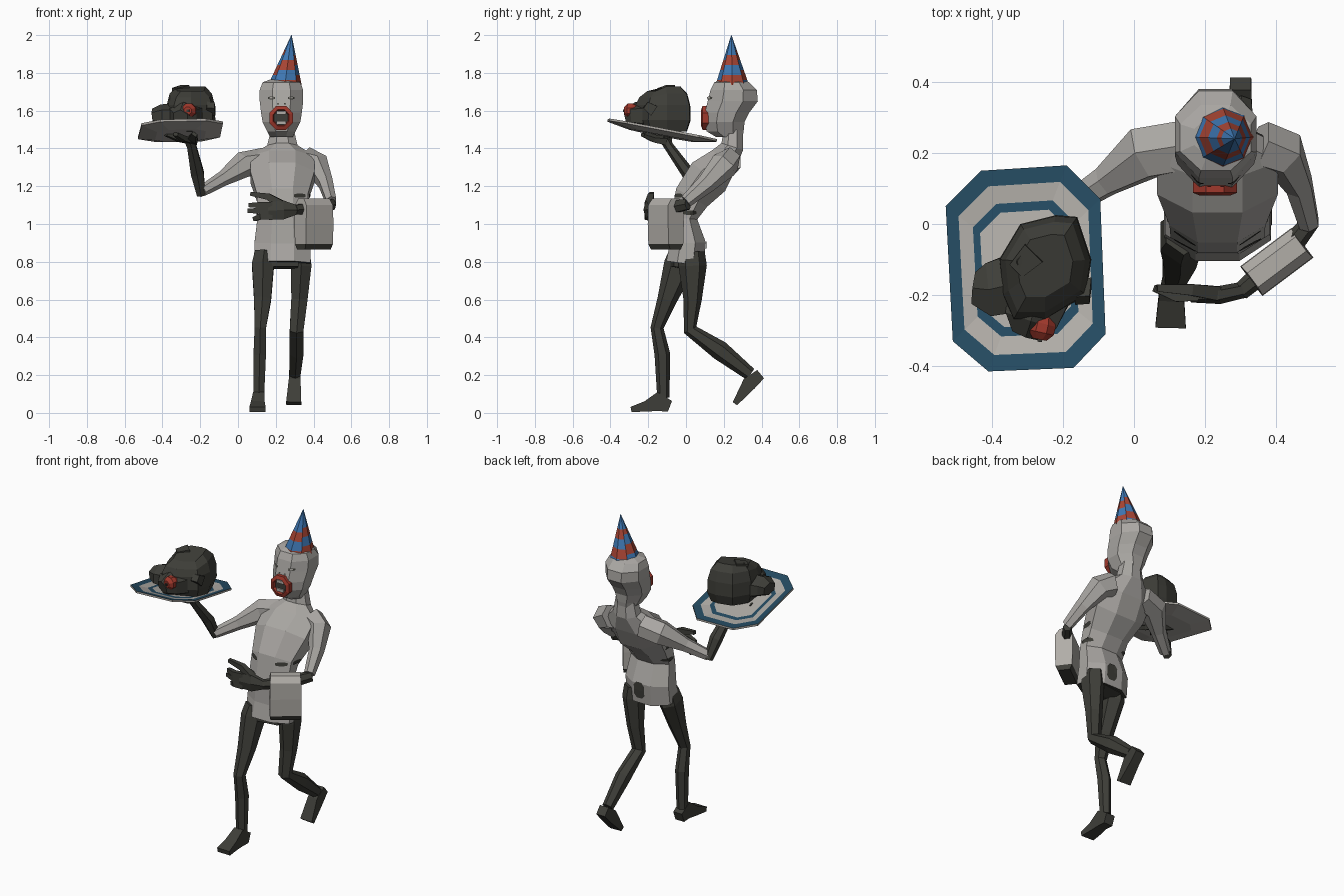
import bpy, bmesh
from math import cos, sin, pi
from mathutils import Vector
from mathutils.bvhtree import BVHTree

if "Cube" in bpy.data.objects:
    bpy.data.objects.remove(bpy.data.objects["Cube"])


def material(name, rgb):
    m = bpy.data.materials.new(name)
    m.use_nodes = True
    m.diffuse_color = (*rgb, 1)
    m.node_tree.nodes["Principled BSDF"].inputs["Base Color"].default_value = (*rgb, 1)
    return m


SKIN = material("pale grey skin", (.40, .385, .365))
DARK = material("charcoal", (.048, .048, .04))
WHITE = material("off white", (.44, .42, .39))
BLUE = material("hat blue", (.05, .19, .46))
RED = material("hat red", (.40, .06, .035))
LIPS = material("lip red", (.35, .04, .025))
NAVY = material("tray teal", (.018, .07, .12))


def finish(name, bm, mats):
    bmesh.ops.recalc_face_normals(bm, faces=bm.faces)
    mesh = bpy.data.meshes.new(name)
    bm.to_mesh(mesh)
    bm.free()
    ob = bpy.data.objects.new(name, mesh)
    for m in mats:
        mesh.materials.append(m)
    bpy.context.collection.objects.link(ob)
    return ob


def loft(name, rings, mats, rule=lambda j, k: 0):
    """Skin a stack of rings; rule(ring, side) picks the colour, caps are -1 and len."""
    bm = bmesh.new()
    vs = [[bm.verts.new(p) for p in r] for r in rings]
    n = len(rings[0])
    for j in range(len(vs) - 1):
        for k in range(n):
            l = (k + 1) % n
            f = bm.faces.new((vs[j][k], vs[j][l], vs[j + 1][l], vs[j + 1][k]))
            f.material_index = rule(j, k)
    bm.faces.new(vs[0]).material_index = rule(-1, 0)
    bm.faces.new(vs[-1]).material_index = rule(len(vs), 0)
    return finish(name, bm, mats)


def oval(c, u, v, n):
    s = 1 / cos(pi / n)
    angles = [2 * pi * (k + .5) / n for k in range(n)]
    return [Vector(c) + s * (u * cos(a) + v * sin(a)) for a in angles]


def tube(name, pts, mats, n=6, side=(1, 0, 0), rule=lambda j, k: 0):
    """Loft rings square to a path of (x, y, z, half width, half depth)."""
    ps = [Vector(p[:3]) for p in pts]
    rings = []
    for i, p in enumerate(pts):
        t = (ps[min(i + 1, len(ps) - 1)] - ps[max(i - 1, 0)]).normalized()
        s = Vector(side)
        u = (s - t * s.dot(t)).normalized()
        rings.append(oval(ps[i], u * p[3], t.cross(u) * p[4], n))
    return loft(name, rings, mats, rule)


def decal(name, target, c, u, v, ray, mat, steps=4):
    """Thin patch projected onto a surface along ray."""
    src = bmesh.new()
    src.from_mesh(target.data)
    tree = BVHTree.FromBMesh(src)
    src.free()
    c, u, v, ray = map(Vector, (c, u, v, ray))
    bm = bmesh.new()
    grid = []
    for i in range(steps + 1):
        row = []
        for w in (-1, 0, 1):
            p = c + u * (2 * i / steps - 1) + v * w * (.6 if i in (0, steps) else 1)
            hit = tree.ray_cast(p - ray, ray)[0]
            row.append(bm.verts.new((hit or p) - ray * .005))
        grid.append(row)
    for a, b in zip(grid, grid[1:]):
        for i in (0, 1):
            bm.faces.new((a[i], b[i], b[i + 1], a[i + 1]))
    return finish(name, bm, [mat])


# Torso, leaning back from the hips
CX = .235
torso = tube("torso", [
    (CX, -.005, .79, .15, .1), (CX, .01, .9, .148, .095), (CX, -.01, 1.03, .132, .07),
    (CX, .03, 1.14, .135, .095), (CX, .12, 1.25, .17, .115), (CX, .2, 1.34, .17, .08),
    (CX, .245, 1.41, .08, .06), (CX, .25, 1.5, .06, .05)],
    [SKIN, DARK], 8, rule=lambda j, k: 1 if j == -1 else 0)

# Head
head_rows = [(1.46, .06, .16, .3), (1.49, .075, .11, .305), (1.54, .1, .1, .31),
             (1.59, .108, .1, .335), (1.65, .115, .115, .38), (1.71, .115, .13, .375),
             (1.75, .1, .15, .335), (1.765, .06, .19, .3)]
head = loft("head", [oval((.23, (f + b) / 2, z), Vector((w, 0, 0)), Vector((0, (b - f) / 2, 0)), 8)
                     for z, w, f, b in head_rows], [SKIN])

# Open mouth with lips and teeth
mouth_rows = [(1, .13), (1, .088), (.68, .08), (.6, .096)]
loft("mouth", [oval((.228, y, 1.562), Vector((.062 * s, 0, 0)), Vector((0, 0, .064 * s)), 8)
               for s, y in mouth_rows], [LIPS, DARK], lambda j, k: 1 if j == 4 else 0)
for part, z in (("upper_teeth", 1.588), ("lower_teeth", 1.536)):
    tube(part, [(.203, .094, z, .006, .009), (.253, .094, z, .006, .009)], [WHITE], 4, (0, 1, 0))

# Eyes and nostrils
for sgn, label in ((1, "left"), (-1, "right")):
    x = .23 + sgn * .052
    front = (0, 1, 0)
    decal(label + "_eye", head, (x, 0, 1.667), (.018, 0, 0), (0, 0, .007), front, DARK)
    decal(label + "_eyeball", head, (x, -.002, 1.668), (.01, 0, 0), (0, 0, .004), (0, .999, 0), WHITE).location.y = -.003
    decal(label + "_nostril", head, (.23 + sgn * .018, 0, 1.636), (.005, 0, 0), (0, 0, .004), front, DARK)
    # Gaps between the ribs
    for i, z in enumerate((1.15, 1.06)):
        decal(f"{label}_rib_front_{i}", torso, (CX + sgn * .092, -.5, z), (.03, 0, 0),
              (0, 0, .011), front, DARK)
        decal(f"{label}_rib_side_{i}", torso, (CX + sgn * .5, .02 + .02 * (1 - i), z), (0, .035, 0),
              (0, 0, .012), (-sgn, 0, 0), DARK)
decal("seat_patch", torso, (.25, .6, .86), (.035, 0, 0), (0, 0, .05), (0, -1, 0), DARK)

# Party hat with a spiral stripe
base, tip, ROWS = Vector((.248, .245, 1.735)), Vector((.283, .24, 2)), 10
hat = []
for j in range(ROWS + 1):
    r = .088 * (1 - j / ROWS) + .001
    hat.append([base.lerp(tip, j / ROWS) + Vector((r * cos(k * pi / 4), r * sin(k * pi / 4), 0))
                for k in range(8)])
loft("party_hat", hat, [BLUE, RED],
     lambda j, k: 1 if j < 7 and (j - k / 2) % 4 < 2 else 0)

# Legs and feet
tube("right_leg", [(.14, -.02, .85, .05, .06), (.132, -.035, .78, .058, .072), (.13, -.1, .6, .045, .045),
                   (.118, -.153, .45, .03, .03), (.115, -.125, .31, .033, .036),
                   (.11, -.12, .08, .028, .028)], [DARK])
tube("right_foot", [(.11, -.085, .035, .03, .03), (.11, -.15, .06, .03, .05),
                    (.105, -.21, .035, .036, .028), (.103, -.29, .018, .043, .014)], [DARK], 4)
tube("left_leg", [(.33, .03, .85, .05, .06), (.335, .035, .78, .054, .065), (.325, .035, .6, .043, .042),
                  (.31, .022, .44, .036, .032), (.31, .18, .33, .037, .045),
                  (.302, .34, .205, .028, .03)], [DARK])
tube("left_foot", [(.3, .395, .205, .03, .028), (.3, .335, .155, .031, .038),
                   (.295, .26, .05, .04, .014)], [DARK], 4)
tube("crotch", [(.16, -.01, .79, .075, .025), (.31, .01, .79, .075, .025)], [DARK], 6, (0, 1, 0))

# Right arm, raised to carry the tray
tube("right_upper_arm", [(.14, .22, 1.335, .07, .06), (.03, .2, 1.315, .072, .06),
                         (-.08, .12, 1.24, .04, .035), (-.19, .05, 1.175, .03, .026)],
     [SKIN], 6, (0, 1, 0))
tube("right_forearm", [(-.195, .06, 1.155, .022, .024), (-.215, .01, 1.27, .034, .03),
                       (-.245, -.09, 1.41, .024, .022), (-.255, -.115, 1.455, .03, .025)], [DARK])
for i, (x, y) in enumerate(((-.38, -.11), (-.38, -.18), (-.33, -.23), (-.23, -.22))):
    tube(f"right_finger_{i}", [(-.24, -.1, 1.44, .026, .018), ((x - .25) / 2, (y - .11) / 2, 1.452, .022, .014),
                               (x, y, 1.475, .014, .009)], [DARK], 4, (.6, -.8, 0))

# Left arm, folded across the waist
tube("left_upper_arm", [(.35, .22, 1.335, .07, .06), (.42, .2, 1.31, .058, .065),
                        (.465, .11, 1.215, .036, .045), (.493, 0, 1.12, .027, .03)], [SKIN])
tube("left_forearm", [(.5, .01, 1.105, .028, .022), (.42, -.09, 1.085, .035, .03),
                      (.3, -.19, 1.075, .025, .022)], [DARK], 6, (0, 0, 1))
tube("left_palm", [(.31, -.185, 1.075, .025, .02), (.24, -.2, 1.075, .05, .022),
                   (.16, -.2, 1.07, .045, .018)], [DARK], 6, (0, 0, 1))
for i, (x, z0, z1) in enumerate(((.06, 1.1, 1.1), (.055, 1.07, 1.07), (.085, 1.04, 1.025))):
    tube(f"left_finger_{i}", [(.18, -.2, z0, .018, .016), (.12, -.205, z0, .016, .014),
                              (x, -.18, z1, .011, .01)], [DARK], 4, (0, 0, 1))
tube("left_thumb", [(.23, -.195, 1.1, .025, .02), (.16, -.185, 1.145, .017, .016),
                    (.065, -.18, 1.16, .01, .01)], [DARK], 4, (0, 0, 1))

# Towel draped over the forearm
along, across = Vector((.8, .6, 0)), Vector((-.6, .8, 0))
towel_rows = [(.865, .085, .035), (.895, .09, .048), (1.0, .09, .052), (1.1, .088, .05), (1.135, .085, .025)]
loft("towel", [oval((.402, -.107, z), along * w, across * d, 4) for z, w, d in towel_rows],
     [WHITE, DARK], lambda j, k: 1 if j < 1 else 0)

# Serving tray, tilted down toward the back
TC = Vector((-.305, -.125, 1.485))
outline = [(-.53, .05), (-.43, .15), (-.19, .165), (-.095, .07),
           (-.08, -.31), (-.17, -.405), (-.41, -.415), (-.51, -.33)]


def on_tray(x, y, h):
    return Vector((x, y, TC.z + h - .19 * (y - TC.y) + .03 * (x - TC.x)))


tray_rows = [(.6, -.018), (1, .004), (1, .016), (.84, .01), (.66, 0), (.57, 0), (.2, 0)]
loft("tray", [[on_tray(TC.x + (x - TC.x) * s, TC.y + (y - TC.y) * s, h) for x, y in outline]
              for s, h in tray_rows], [WHITE, NAVY], lambda j, k: 1 if j in (2, 4) else 0)

# Roast on the tray: main body, jaw, side lump and crest
plan = [(-.32, 0), (-.22, .025), (-.16, .02), (-.12, -.1), (-.135, -.2),
        (-.25, -.27), (-.34, -.27), (-.37, -.2), (-.38, -.1)]
RC = Vector((-.25, -.11, 0))
loft("roast_body", [[Vector((RC.x + (x - RC.x) * s, RC.y + (y - RC.y) * s, z - (.05 * t if y < -.15 else 0)))
                     for x, y in plan]
                    for s, z, t in ((.85, 1.49, 0), (1, 1.55, 0), (.98, 1.63, 0), (.86, 1.69, .4), (.6, 1.728, .5))],
     [DARK])
tube("roast_jaw", [(-.27, -.2, 1.57, .09, .07), (-.29, -.27, 1.575, .075, .06),
                   (-.305, -.31, 1.565, .04, .035)], [DARK], 6)
tube("roast_side", [(-.35, -.17, 1.57, .08, .06), (-.41, -.185, 1.575, .075, .05),
                    (-.45, -.18, 1.57, .045, .035)], [DARK], 6, (0, 1, 0))
tube("roast_crest", [(-.33, -.13, 1.7, .025, .02), (-.28, -.08, 1.715, .035, .02)], [DARK], 4, (.7, -.7, 0))
tube("roast_ear", [(-.15, -.17, 1.6, .03, .03), (-.145, -.215, 1.63, .02, .02)], [DARK], 4)

# Apple in its mouth
tube("apple", [(-.25, -.26, 1.6, .026, .026), (-.256, -.28, 1.6, .037, .037),
               (-.262, -.305, 1.6, .037, .037), (-.266, -.325, 1.6, .02, .02)], [LIPS], 8)
tube("apple_stem", [(-.264, -.32, 1.6, .008, .008), (-.266, -.332, 1.6, .006, .006)], [DARK], 4)
